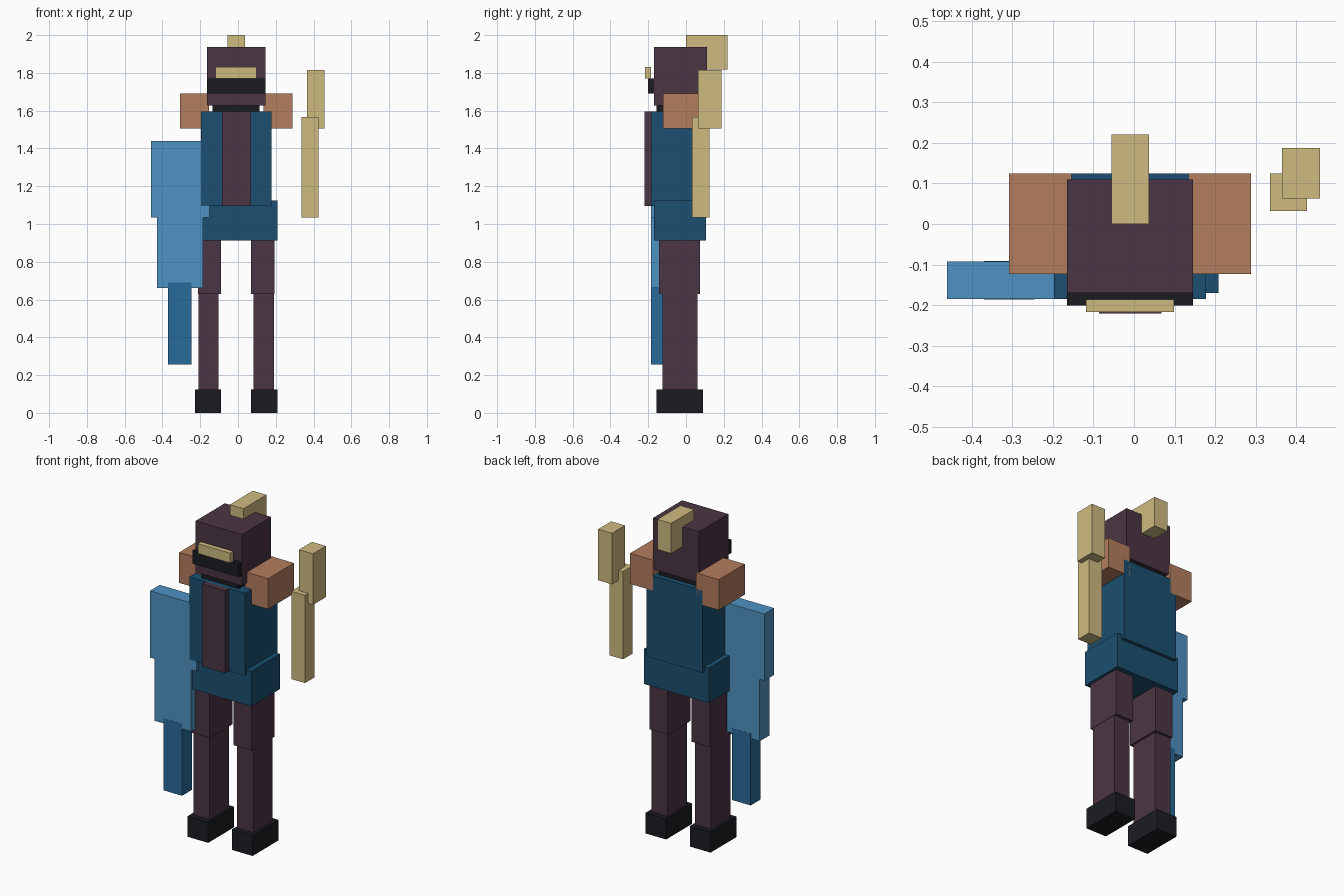
import bpy, bmesh
from mathutils import Vector

if "Cube" in bpy.data.objects:
    bpy.data.objects.remove(bpy.data.objects["Cube"])


def srgb(h):
    vals = [int(h[i:i + 2], 16) / 255 for i in (0, 2, 4)]
    return [v / 12.92 if v <= 0.04045 else ((v + 0.055) / 1.055) ** 2.4 for v in vals] + [1.0]


def material(name, h):
    m = bpy.data.materials.new(name)
    m.diffuse_color = srgb(h)
    m.use_nodes = True
    m.node_tree.nodes["Principled BSDF"].inputs["Base Color"].default_value = m.diffuse_color
    return m


PLUM = material("plum", "4B3543")
BLACK = material("black", "1B1C21")
NAVY = material("deep_blue", "1B4F70")
SKY = material("light_blue", "4F92C2")
MID = material("mid_blue", "286B9A")
GOLD = material("gold", "CFBB80")
COPPER = material("copper", "B47D5E")

AXIS = -0.01  # the body's own symmetry plane


def box(name, x, y, z, mat):
    """Box from its (min, max) extents on each axis."""
    bm = bmesh.new()
    bmesh.ops.create_cube(bm, size=1)
    for v in bm.verts:
        v.co = Vector([(r[0] + r[1]) / 2 + c * (r[1] - r[0]) for c, r in zip(v.co, (x, y, z))])
    mesh = bpy.data.meshes.new(name)
    bm.to_mesh(mesh)
    bm.free()
    mesh.materials.append(mat)
    ob = bpy.data.objects.new(name, mesh)
    bpy.context.collection.objects.link(ob)
    return ob


def pair(name, x, y, z, mat):
    """Right-hand box plus its mirror across the body axis."""
    box(name + "_right", x, y, z, mat)
    box(name + "_left", (2 * AXIS - x[1], 2 * AXIS - x[0]), y, z, mat)


# Legs and shoulders
pair("foot", (0.07, 0.208), (-0.157, 0.09), (0, 0.125), BLACK)
pair("shin", (0.082, 0.19), (-0.125, 0.06), (0.125, 0.63), PLUM)
pair("thigh", (0.07, 0.192), (-0.143, 0.075), (0.63, 0.912), PLUM)
pair("shoulder", (0.134, 0.288), (-0.123, 0.125), (1.505, 1.69), COPPER)

# Body
box("pelvis", (-0.228, 0.208), (-0.17, 0.105), (0.912, 1.125), NAVY)
box("torso", (-0.197, 0.177), (-0.185, 0.125), (1.095, 1.595), NAVY)
box("chest_panel", (-0.086, 0.068), (-0.22, -0.185), (1.095, 1.595), PLUM)
box("neck", (-0.135, 0.115), (-0.157, 0.095), (1.595, 1.627), BLACK)

# Head
box("head", (-0.165, 0.145), (-0.17, 0.11), (1.627, 1.937), PLUM)
box("visor", (-0.165, 0.145), (-0.201, -0.17), (1.69, 1.77), BLACK)
box("brow_plate", (-0.118, 0.099), (-0.217, -0.186), (1.77, 1.83), GOLD)
box("crest", (-0.055, 0.037), (0, 0.22), (1.817, 2.0), GOLD)

# Shield hanging at the left side
box("shield_top", (-0.461, -0.15), (-0.185, -0.092), (1.035, 1.44), SKY)
box("shield_middle", (-0.43, -0.185), (-0.185, -0.092), (0.66, 1.035), SKY)
box("shield_tip", (-0.37, -0.245), (-0.186, -0.091), (0.255, 0.69), MID)

# Floating gold blade at the right side
box("blade_top", (0.365, 0.458), (0.063, 0.187), (1.505, 1.815), GOLD)
box("blade_bottom", (0.335, 0.427), (0.032, 0.125), (1.035, 1.567), GOLD)
